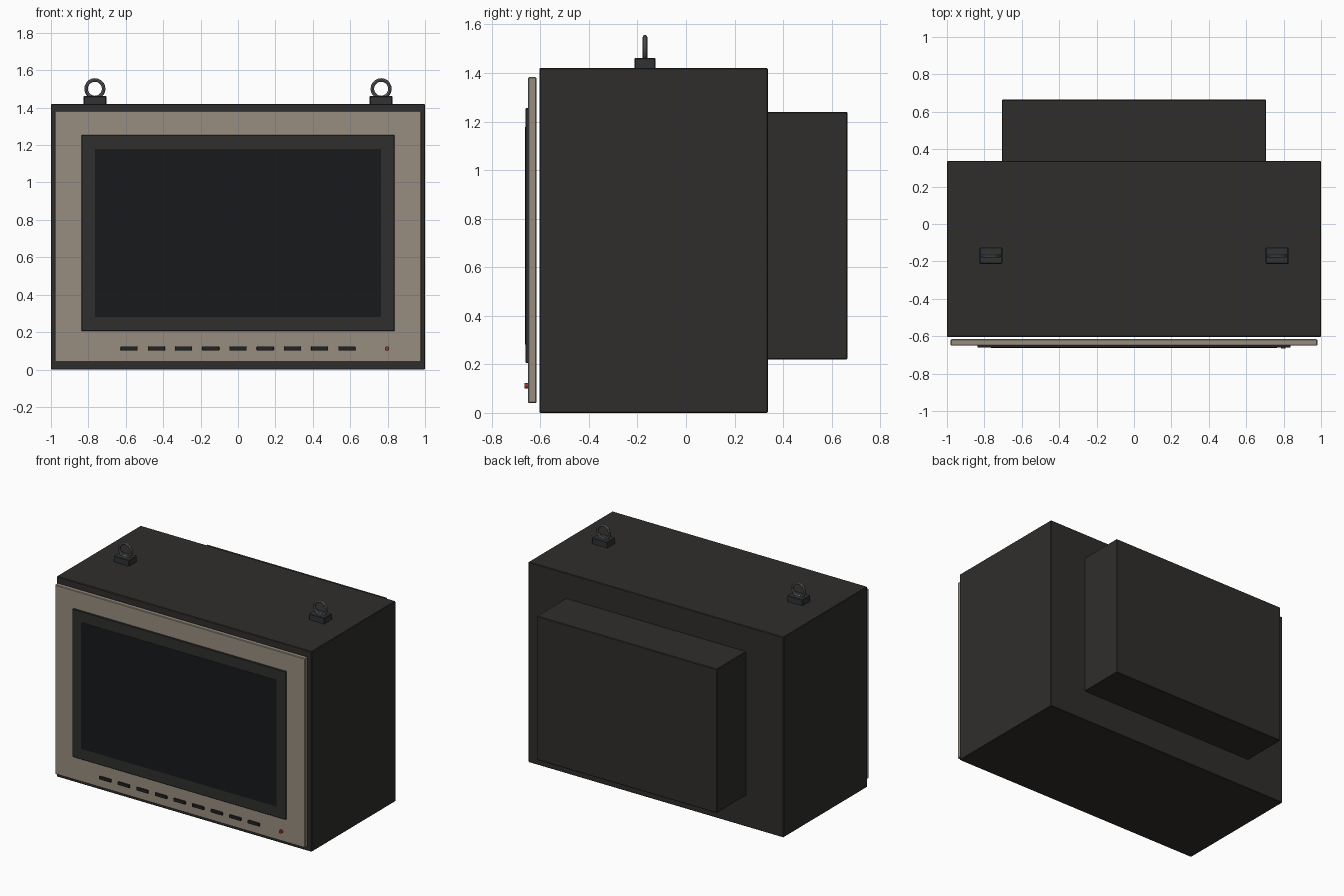
import bpy
import math

if "Cube" in bpy.data.objects:
    bpy.data.objects.remove(bpy.data.objects["Cube"])


def material(name, rgb):
    m = bpy.data.materials.new(name)
    m.diffuse_color = (*rgb, 1)
    m.use_nodes = True
    m.node_tree.nodes["Principled BSDF"].inputs["Base Color"].default_value = m.diffuse_color
    return m


DARK = material("dark_metal", (0.028, 0.027, 0.025))
BEIGE = material("beige_panel", (0.31, 0.27, 0.215))
BEZEL = material("bezel_plastic", (0.029, 0.028, 0.027))
GLASS = material("screen_glass", (0.009, 0.010, 0.011))
BUTTON = material("button_black", (0.015, 0.015, 0.015))
STEEL = material("steel", (0.13, 0.13, 0.13))
LUG = material("lug_metal", (0.03, 0.032, 0.034))
RED = material("red_lamp", (0.35, 0.03, 0.03))


def box(name, x, y, z, mat, bevel=0.0, segments=1):
    """Box from (min, max) ranges with an optional edge bevel."""
    bpy.ops.mesh.primitive_cube_add(
        size=1, location=[(r[0] + r[1]) / 2 for r in (x, y, z)])
    ob = bpy.context.object
    ob.name = name
    ob.scale = [r[1] - r[0] for r in (x, y, z)]
    bpy.ops.object.transform_apply(location=False, rotation=False, scale=True)
    if bevel:
        mod = ob.modifiers.new("edge", "BEVEL")
        mod.width = bevel
        mod.segments = segments
    ob.data.materials.append(mat)
    return ob


# Cabinet and rear housing
box("cabinet", (-1, 1), (-0.604, 0.337), (0, 1.42), DARK, 0.004)
box("rear_housing", (-0.707, 0.707), (0.33, 0.665), (0.22, 1.24), DARK, 0.004)

# Front panel, bezel and screen
box("front_panel", (-0.98, 0.98), (-0.65, -0.616), (0.04, 1.383), BEIGE, 0.004)
box("bezel", (-0.837, 0.837), (-0.661, -0.645), (0.205, 1.255), BEZEL, 0.003)
box("screen", (-0.765, 0.765), (-0.663, -0.65), (0.282, 1.178), GLASS)

# Row of control buttons
for i in range(9):
    x = (i - 4) * 0.1455
    box(f"button_{i + 1}", (x - 0.046, x + 0.046), (-0.661, -0.645),
        (0.101, 0.123), BUTTON, 0.004, 2)

# Power lamp
bpy.ops.mesh.primitive_cylinder_add(
    vertices=16, radius=0.012, depth=0.02, location=(0.797, -0.655, 0.112),
    rotation=(math.pi / 2, 0, 0))
lamp = bpy.context.object
lamp.name = "power_lamp"
lamp.data.materials.append(RED)
bpy.ops.object.shade_smooth_by_angle()

# Lifting eyes
for side, s in (("left", -1), ("right", 1)):
    x = s * 0.765
    box(f"eye_base_{side}", (x - 0.061, x + 0.061), (-0.213, -0.125),
        (1.415, 1.462), LUG, 0.004)
    bpy.ops.mesh.primitive_torus_add(
        major_segments=20, minor_segments=8, major_radius=0.047,
        minor_radius=0.0095, location=(x, -0.169, 1.501),
        rotation=(math.pi / 2, 0, 0))
    ring = bpy.context.object
    ring.name = f"eye_ring_{side}"
    ring.data.materials.append(STEEL)
